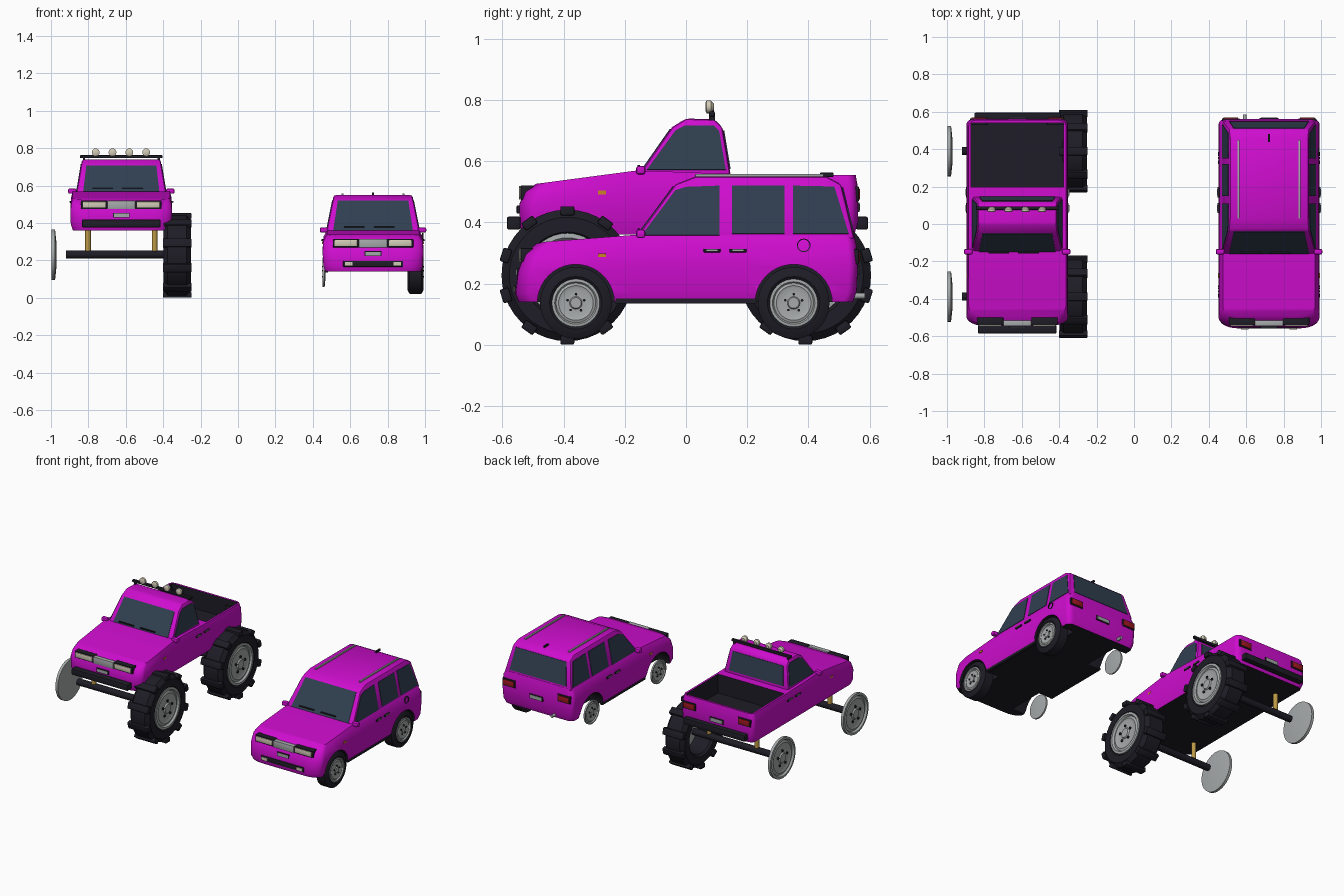
import bpy, bmesh, math
from mathutils import Vector, Matrix

if "Cube" in bpy.data.objects:
    bpy.data.objects.remove(bpy.data.objects["Cube"])

COL = {"magenta paint": (.62, .004, .62), "dark glass": (.03, .05, .08), "black rubber": (.013, .012, .019),
       "grey metal": (.38, .40, .40), "cream lamp": (.65, .6, .47), "gold spring": (.5, .32, .06),
       "red lamp": (.35, .01, .015), "orange lamp": (.6, .22, .02)}
MAT = {}
for k, c in COL.items():
    MAT[k] = bpy.data.materials.new(k)
    MAT[k].diffuse_color = (*c, 1)
PAINT, GLASS, BLACK, GREY, CREAM, GOLD, RED, ORANGE = COL


def activate(o):
    bpy.ops.object.select_all(action='DESELECT')
    o.select_set(True)
    bpy.context.view_layer.objects.active = o


def make(name, bm, *mats, bevel=0, smooth=True):
    bmesh.ops.recalc_face_normals(bm, faces=bm.faces)
    me = bpy.data.meshes.new(name)
    bm.to_mesh(me)
    bm.free()
    o = bpy.data.objects.new(name, me)
    bpy.context.collection.objects.link(o)
    for m in mats:
        me.materials.append(MAT[m])
    activate(o)
    if bevel:
        b = o.modifiers.new("bevel", 'BEVEL')
        b.width, b.segments, b.limit_method = bevel, 2, 'ANGLE'
        bpy.ops.object.modifier_apply(modifier="bevel")
    if smooth:
        bpy.ops.object.shade_smooth_by_angle(angle=math.radians(35))
    return o


def box(name, c, s, mat, bevel=0):
    bm = bmesh.new()
    bmesh.ops.create_cube(bm, size=1, matrix=Matrix.Translation(c) @ Matrix.Diagonal((*s, 1)))
    return make(name, bm, mat, bevel=bevel)


def lathe(name, c, prof, mat, side=1, n=40, closed=False, axis='X'):
    """Spin (radius, offset) points around an axis."""
    bm = bmesh.new()
    rings = []
    for r, d in prof:
        ring = []
        for i in range(n):
            a = 2 * math.pi * i / n
            u, v = r * math.cos(a), r * math.sin(a)
            p = {'X': (d * side, u, v), 'Y': (u, d * side, v), 'Z': (u, v, d * side)}[axis]
            ring.append(bm.verts.new(Vector(c) + Vector(p)))
        rings.append(ring)
    pairs = list(zip(rings, rings[1:])) + ([(rings[-1], rings[0])] if closed else [])
    for a, b in pairs:
        for i in range(n):
            bm.faces.new((a[i], a[(i + 1) % n], b[(i + 1) % n], b[i]))
    if not closed:
        bm.faces.new(rings[0])
        bm.faces.new(rings[-1])
    return make(name, bm, mat)


def rod(name, c, r, length, mat, axis='X', n=16):
    return lathe(name, c, [(r, -length / 2), (r, length / 2)], mat, n=n, axis=axis)


def plate(name, pts, mat, out, t=.006):
    """Thin panel from a planar outline, pushed along the outward direction."""
    bm = bmesh.new()
    pts = [Vector(p) for p in pts]
    nrm = (pts[1] - pts[0]).cross(pts[2] - pts[0]).normalized()
    if nrm.dot(Vector(out)) < 0:
        nrm.negate()
    a = [bm.verts.new(p - nrm * t / 2) for p in pts]
    b = [bm.verts.new(p + nrm * t / 2) for p in pts]
    bm.faces.new(a)
    bm.faces.new(b)
    for i in range(len(a)):
        j = (i + 1) % len(a)
        bm.faces.new((a[i], a[j], b[j], b[i]))
    return make(name, bm, mat, smooth=False)


def lerp(tab, y):
    for (y0, z0), (y1, z1) in zip(tab, tab[1:]):
        if y <= y1:
            return z0 + (z1 - z0) * max(0, y - y0) / (y1 - y0)
    return tab[-1][1]


def body(name, cx, zb, top, levels):
    """Rounded plan outlines stacked from the sill to a sloping bonnet line."""
    bm = bmesh.new()
    rings = []
    for t, hw, yf, yr in levels:
        arc = [math.pi / 2 * i / 6 for i in range(7)]
        p = [(hw - .1 + .1 * math.sin(a), yf + .05 - .05 * math.cos(a)) for a in arc]
        p += [(hw, y) for y in (-.3, -.16, 0, .18, .4)]
        p += [(hw - .04 + .04 * math.cos(a), yr - .03 + .03 * math.sin(a)) for a in arc]
        z = [zb + (lerp(top, y) - zb) * t for _, y in p]
        R = [bm.verts.new((cx + x, y, h)) for (x, y), h in zip(p, z)]
        L = [bm.verts.new((cx - x, y, h)) for (x, y), h in zip(p, z)]
        rings.append((R, L))
    for (R, L), cap in ((rings[0], 1), (rings[-1], 0)):
        for i in range(len(R) - 1):
            bm.faces.new((R[i], R[i + 1], L[i + 1], L[i])).material_index = cap
    for (R0, L0), (R1, L1) in zip(rings, rings[1:]):
        a, b = R0 + L0[::-1], R1 + L1[::-1]
        for i in range(len(a)):
            j = (i + 1) % len(a)
            bm.faces.new((a[i], a[j], b[j], b[i]))
    return make(name, bm, PAINT, BLACK, smooth=False)


def cut(o, cutters):
    for c in cutters:
        m = o.modifiers.new("cut", 'BOOLEAN')
        m.object, m.operation, m.solver, m.material_mode = c, 'DIFFERENCE', 'EXACT', 'TRANSFER'
        activate(o)
        bpy.ops.object.modifier_apply(modifier=m.name)
        bpy.data.objects.remove(c)


def cabin(name, cx, prof, hw, windows, screens):
    """Side profile with leaning sides, plus window plates lying on its faces."""
    bm = bmesh.new()
    R = [bm.verts.new((cx + hw(z), y, z)) for y, z in prof]
    L = [bm.verts.new((cx - hw(z), y, z)) for y, z in prof]
    bm.faces.new(R)
    bm.faces.new(L)
    for i in range(len(R)):
        j = (i + 1) % len(R)
        bm.faces.new((R[i], R[j], L[j], L[i]))
    make(name, bm, PAINT, bevel=.012)
    for s in (1, -1):
        for w in windows:
            plate("side_window", [(cx + s * hw(z), y, z) for y, z in w], GLASS, (s, 0, .2))
    for (y0, z0), (y1, z1), d in screens:
        w0, w1 = hw(z0) - .035, hw(z1) - .028
        plate("windscreen", [(cx - w0, y0, z0), (cx + w0, y0, z0), (cx + w1, y1, z1), (cx - w1, y1, z1)],
              GLASS, (0, d, .3))


def rim(c, r, side):
    k = r / .135
    prof = [(.02, .004), (.03, .004), (.036, -.004), (.085, -.008), (.098, -.002), (.112, -.008), (.12, .004),
            (.135, .002), (.135, -.016), (.06, -.024), (.02, -.024)]
    lathe("wheel_rim", c, [(a * k, b * k) for a, b in prof], GREY, side)
    for i in range(5):
        a = 2 * math.pi * i / 5 + .3
        rod("wheel_nut", (c[0], c[1] + .05 * k * math.cos(a), c[2] + .05 * k * math.sin(a)), .008 * k, .008, BLACK, n=6)


def tyre(c, r, ri, w):
    h = w / 2
    lathe("tyre", c, [(ri, -h * .8), (ri + .012, -h), (r - .025, -h), (r, -h * .7), (r, h * .7), (r - .025, h),
                      (ri + .012, h), (ri, h * .8)], BLACK, closed=True)


def shared(cx, dz, hood):
    """Lamps, grille, plates, mirrors and handles common to both vehicles."""
    box("grille", (cx, -.531, dz + .292), (.15, .03, .045), GREY, .003)
    box("front_plate", (cx, -.547, dz + .237), (.09, .012, .026), BLACK)
    box("front_plate_face", (cx, -.552, dz + .237), (.08, .006, .019), GREY)
    box("rear_plate", (cx, .561, dz + .245), (.1, .012, .03), BLACK)
    box("rear_plate_face", (cx, .566, dz + .245), (.088, .006, .021), GREY)
    for s in (1, -1):
        box("lamp_bezel", (cx + s * .145, -.52, dz + .293), (.14, .042, .046), BLACK, .003)
        box("headlamp", (cx + s * .145, -.526, dz + .293), (.122, .04, .032), CREAM, .003)
        box("tail_bezel", (cx + s * .205, .547, dz + .288), (.095, .036, .05), BLACK, .003)
        box("tail_lamp", (cx + s * .205, .551, dz + .288), (.08, .036, .036), RED, .003)
        box("mirror", (cx + s * .262, -.148, hood + .003), (.045, .03, .028), PAINT, .008)
        box("side_marker", (cx + s * .268, -.275, dz + .293), (.008, .026, .012), ORANGE)
        for y in (.085, .17):
            box("door_handle", (cx + s * .268, y, dz + .308), (.014, .055, .011), BLACK, .002)
            box("handle_grip", (cx + s * .272, y, dz + .309), (.012, .035, .006), GREY)
        box("wiper", (cx + s * .08 - .02, -.155, hood + .018), (.11, .008, .005), BLACK)


# ---- estate car ----
CX = .722
car = body("car_body", CX, .14, [(-.56, .315), (-.46, .337), (-.16, .36), (.6, .36)],
           [(0, .255, -.548, .545), (.15, .265, -.558, .558), (.55, .27, -.55, .562),
            (.85, .265, -.53, .557), (1, .247, -.49, .55)])
cut(car, [rod("arch_cutter", (CX + s * .25, y, .137), .126, .18, BLACK, n=40) for s in (1, -1) for y in (-.36, .352)])
activate(car)
bpy.ops.object.shade_smooth_by_angle(angle=math.radians(35))
cabin("car_cabin", CX, [(-.168, .345), (-.035, .525), (.03, .55), (.46, .55), (.508, .525), (.552, .345)],
      lambda z: .25 - (z - .35) * .2,
      [[(-.145, .358), (-.035, .505), (0, .516), (.11, .52), (.11, .358)],
       [(.15, .363), (.15, .52), (.322, .52), (.322, .363)],
       [(.35, .363), (.35, .52), (.485, .517), (.532, .363)]],
      [((-.158, .359), (-.04, .518), -1), ((.546, .37), (.511, .515), 1)])
shared(CX, 0, .36)
box("lower_intake", (CX, -.55, .182), (.32, .02, .032), BLACK, .003)
rod("exhaust_pipe", (CX - .13, .56, .16), .01, .05, GREY, 'Y')
box("roof_antenna", (CX, .46, .556), (.012, .045, .014), BLACK, .003)
for s in (1, -1):
    box("fog_lamp", (CX + s * .13, -.558, .182), (.04, .012, .018), CREAM)
    box("roof_rail", (CX + s * .163, .24, .554), (.012, .42, .009), GREY, .002)
    box("sill", (CX + s * .25, 0, .143), (.02, .46, .016), BLACK)
    for y in (-.36, .352):
        rim((CX + s * .268, y, .137), .078, s)
for y in (-.36, .352):
    tyre((CX + .227, y, .137), .117, .074, .088)
lathe("fuel_cap", (CX + .266, .385, .325), [(.019, -.004), (.019, .004), (.022, .004), (.022, -.004)], BLACK,
      n=24, closed=True)

# ---- lifted pickup ----
CX = -.624
truck = body("truck_body", CX, .36, [(-.5, .525), (-.16, .57), (.18, .558), (.6, .555)],
             [(0, .258, -.535, .55), (.2, .27, -.545, .562), (.6, .272, -.545, .562),
              (.85, .268, -.53, .56), (1, .26, -.49, .555)])
cut(truck, [box("bed_cutter", (CX, .369, .53), (.494, .344, .2), BLACK)])
activate(truck)
bpy.ops.object.shade_smooth_by_angle(angle=math.radians(35))
cabin("truck_cab", CX, [(-.155, .555), (-.045, .712), (0, .74), (.095, .737), (.12, .71), (.147, .55)],
      lambda z: .24 - (z - .56) * .17,
      [[(-.128, .572), (-.035, .7), (-.005, .716), (.092, .716), (.108, .7), (.13, .572)]],
      [((-.146, .568), (-.05, .705), -1), ((.143, .575), (.122, .7), 1)])
shared(CX, .205, .568)
box("front_bumper", (CX, -.563, .398), (.42, .045, .042), BLACK, .006)
box("rear_bumper", (CX, .575, .398), (.46, .04, .042), BLACK, .006)
# Roof light bar
box("light_bar", (CX, .085, .755), (.44, .018, .016), BLACK, .003)
for x in (-.2, .2):
    box("bar_bracket", (CX + x, .085, .742), (.012, .018, .022), BLACK)
for i in range(4):
    x = CX - .137 + i * .09
    rod("roof_lamp_mount", (x, .085, .764), .007, .016, BLACK, 'Z')
    lathe("roof_lamp", (x, .077, .778), [(.012, -.014), (.021, -.01), (.021, .004), (.01, .014)], CREAM, n=16, axis='Y')
# Axles, springs and wheels
for y in (-.388, .39):
    rod("axle", (CX, y, .232), .022, .592, BLACK)
    for s in (1, -1):
        rod("suspension_spring", (CX + s * .178, y, .31), .015, .12, GOLD, 'Z')
        rim((CX + s * .37, y, .23), .135, s)
    c = Vector((-.325, y, .227))
    tyre(c, .215, .13, .145)
    bm = bmesh.new()
    for i in range(10):
        m = (Matrix.Translation(c) @ Matrix.Rotation(2 * math.pi * i / 10, 4, 'X')
             @ Matrix.Translation((0, 0, -.211)) @ Matrix.Diagonal((.154, .046, .03, 1)))
        bmesh.ops.create_cube(bm, size=1, matrix=m)
    make("tyre_lugs", bm, BLACK, bevel=.005)

for m in bpy.data.materials:
    if m.users and not m.is_grease_pencil:
        m.use_nodes = True
        m.node_tree.nodes["Principled BSDF"].inputs["Base Color"].default_value = m.diffuse_color
